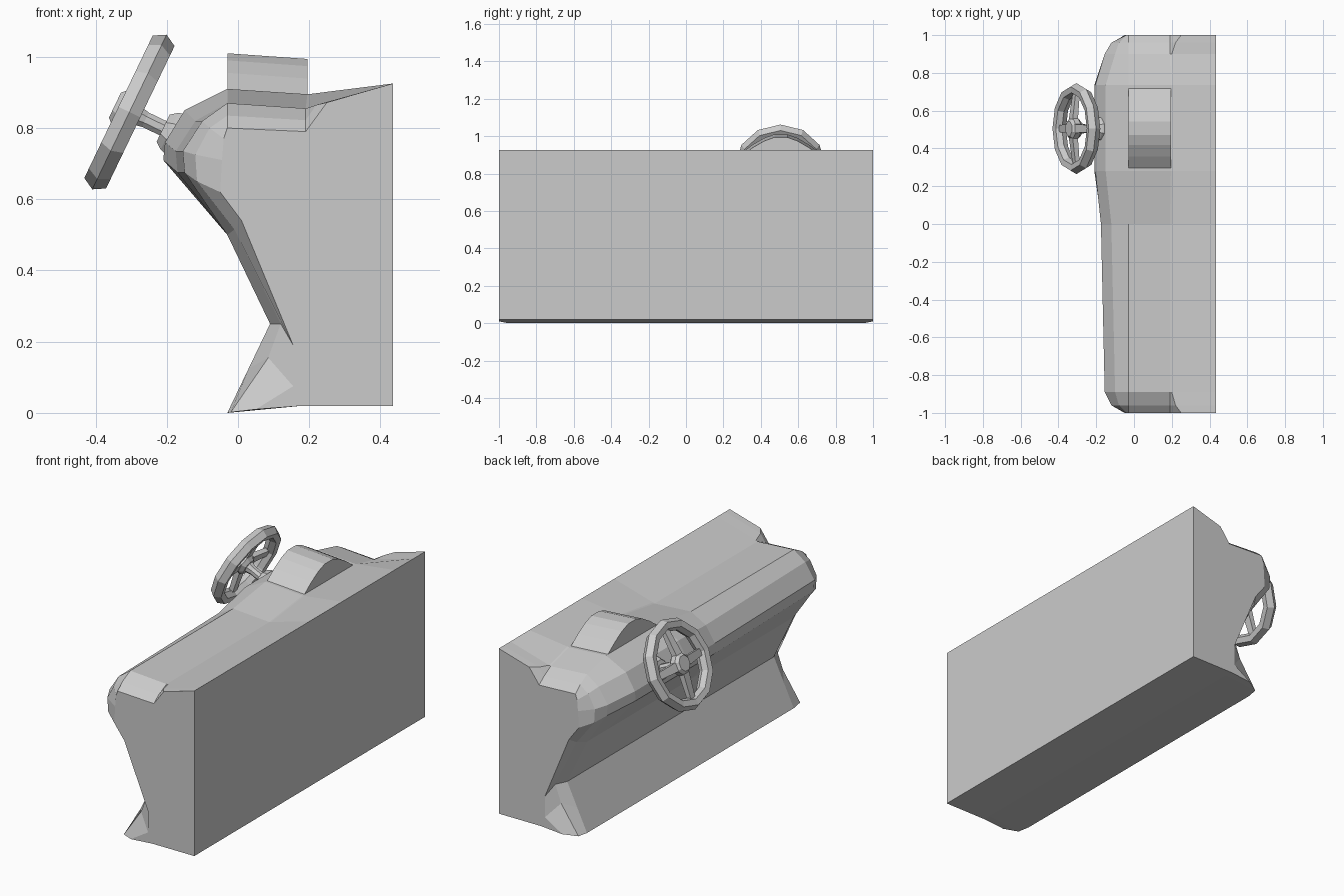
import bpy, bmesh, math
from mathutils import Matrix, Vector

if "Cube" in bpy.data.objects:
    bpy.data.objects.remove(bpy.data.objects["Cube"])


def finish(name, bm):
    bmesh.ops.recalc_face_normals(bm, faces=bm.faces)
    me = bpy.data.meshes.new(name)
    bm.to_mesh(me)
    bm.free()
    ob = bpy.data.objects.new(name, me)
    bpy.context.collection.objects.link(ob)
    return ob


def loft(name, rings, closed=False, matrix=None):
    """Skin a list of equal-length point rings; cap the ends unless closed."""
    bm = bmesh.new()
    vs = [[bm.verts.new(p) for p in r] for r in rings]
    n, m = len(vs), len(vs[0])
    for i in range(n if closed else n - 1):
        a, b = vs[i], vs[(i + 1) % n]
        for j in range(m):
            k = (j + 1) % m
            bm.faces.new((a[j], a[k], b[k], b[j]))
    if not closed:
        bm.faces.new(vs[0])
        bm.faces.new(vs[-1])
    if matrix:
        bm.transform(matrix)
    return finish(name, bm)


def tube(name, sections, sides, matrix):
    """Straight faceted tube from (radius, height) pairs along local z."""
    rings = []
    for r, h in sections:
        rings.append([(r * math.cos((i + .5) * math.tau / sides),
                       r * math.sin((i + .5) * math.tau / sides), h) for i in range(sides)])
    return loft(name, rings, matrix=matrix)


# Dashboard body: x/z sections, from the back bottom edge round the front to the back top
B0, B1 = (.435, .02), (.18, .02)
T = (.435, .925)
end = [B0, B1, (.05, .01), (.155, .075), (.155, .19), (.01, .54), (-.05, .62),
       (-.045, .71), (-.04, .77), (-.03, .80), (.19, .79), (.25, .872), T]
near = [B0, B1, (-.02, .002), (.085, .155), (.12, .25), (-.01, .515), (-.115, .65),
        (-.12, .725), (-.08, .80), (-.03, .835), (.19, .822), (.22, .865), T]
plain = [B0, B1, (-.03, 0), (.03, .125), (.09, .25), (-.03, .5), (-.15, .675),
         (-.155, .735), (-.10, .82), (-.03, .87), (.19, .855), (.2, .858), T]
middle = [(x - .02, z) if i in (6, 7, 8) else (x, z) for i, (x, z) in enumerate(plain)]
raised = plain[:6] + [(-.21, .71), (-.205, .76), (-.15, .85), (-.03, .91),
                      (.195, .895), (.205, .896), T]
stations = [(-1, end), (-.96, near), (-.89, plain), (0, middle), (.28, raised),
            (.735, raised), (.9, plain), (.96, near), (1, end)]
loft("dashboard_body", [[(x, y, z) for x, z in s] for y, s in stations])

# Instrument hood: faceted arch on the raised section
arch = [(-.225, .87), (-.225, .90), (-.15, .955), (-.09, .99), (-.035, 1.01)]
arch += [(-y, z) for y, z in reversed(arch)]
loft("instrument_hood", [[(x, .507 + y, z - drop) for y, z in arch]
                         for x, drop in ((-.03, 0), (.195, .016))])

# Tilted steering frame: local z points at the driver
X, Y, Z = Vector((0, -1, 0)), Vector((.433, 0, .901)), Vector((-.901, 0, .433))
frame = Matrix.Translation((-.305, .505, .845)) @ Matrix((X, Y, Z)).transposed().to_4x4()

# Wheel rim: hexagonal section swept round twelve segments
section = [(.241, 0), (.222, .034), (.19, .03), (.177, 0), (.19, -.03), (.222, -.034)]
rim = [[(r * math.cos(i * math.tau / 12), r * math.sin(i * math.tau / 12), h)
        for r, h in section] for i in range(12)]
loft("wheel_rim", rim, closed=True, matrix=frame)

# Four spokes
for i in range(4):
    turn = Matrix.Rotation(i * math.pi / 2, 4, 'Z')
    rings = [[(d, -w, h - t), (d, w, h - t), (d, w, h + t), (d, -w, h + t)]
             for d, w, h, t in ((.03, .024, .02, .016), (.195, .018, 0, .012))]
    loft(f"wheel_spoke_{i + 1}", rings, matrix=frame @ turn)

# Hub, column shaft and column boss
tube("wheel_hub", [(.04, -.02), (.058, .0), (.058, .03), (.042, .045)], 8, frame)
tube("column_shaft", [(.036, 0), (.024, -.05), (.024, -.16)], 8, frame)
tube("column_boss", [(.046, -.105), (.062, -.125), (.085, -.2)], 8, frame)
